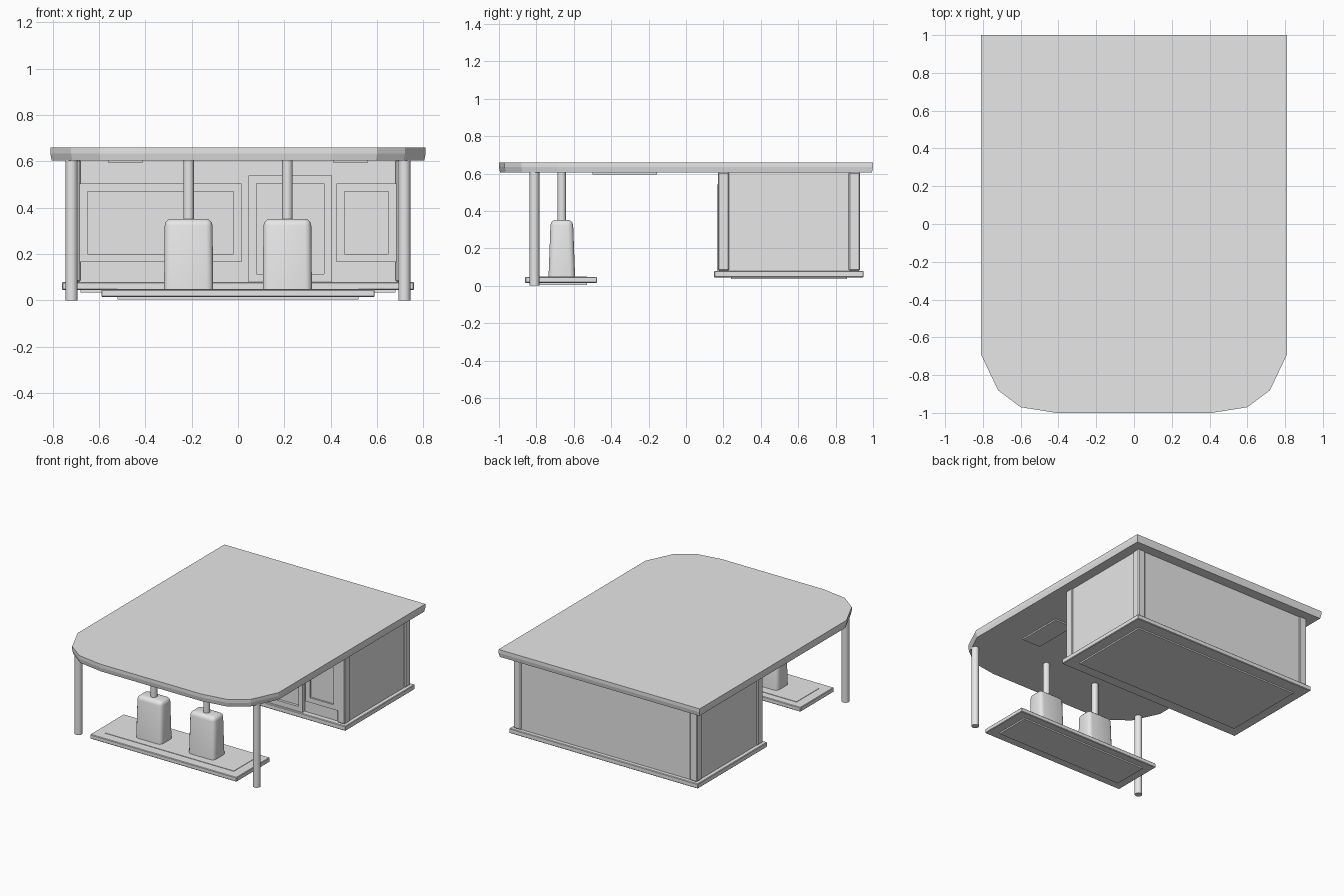
import bpy, bmesh, math
from mathutils import Vector

if "Cube" in bpy.data.objects:
    bpy.data.objects.remove(bpy.data.objects["Cube"], do_unlink=True)

GREY = bpy.data.materials.new("plain_grey")
GREY.use_nodes = True
GREY.diffuse_color = (0.8, 0.8, 0.8, 1)
GREY.node_tree.nodes["Principled BSDF"].inputs["Base Color"].default_value = (0.8, 0.8, 0.8, 1)


def finish(name, bm, smooth=None):
    bmesh.ops.recalc_face_normals(bm, faces=bm.faces)
    mesh = bpy.data.meshes.new(name)
    bm.to_mesh(mesh)
    bm.free()
    mesh.materials.append(GREY)
    obj = bpy.data.objects.new(name, mesh)
    bpy.context.collection.objects.link(obj)
    if smooth:
        bpy.ops.object.select_all(action='DESELECT')
        obj.select_set(True)
        bpy.context.view_layer.objects.active = obj
        bpy.ops.object.shade_smooth_by_angle(angle=math.radians(smooth))
    return obj


def add_box(bm, lo, hi):
    lo, hi = Vector(lo), Vector(hi)
    made = bmesh.ops.create_cube(bm, size=1)["verts"]
    for v in made:
        v.co = (lo + hi) / 2 + v.co * (hi - lo)
    return made


def box(name, lo, hi, bevel=0.0):
    bm = bmesh.new()
    add_box(bm, lo, hi)
    if bevel:
        bmesh.ops.bevel(bm, geom=bm.edges[:], offset=bevel, segments=1, affect='EDGES')
    return finish(name, bm)


def pole(name, x, y, z0, z1, radius):
    bm = bmesh.new()
    bmesh.ops.create_cone(bm, cap_ends=True, segments=16, radius1=radius, radius2=radius, depth=z1 - z0)
    bmesh.ops.translate(bm, vec=(x, y, (z0 + z1) / 2), verts=bm.verts)
    return finish(name, bm, 40)


def frame(name, x0, x1, z0, z1, w, y0, y1):
    # four bars around an opening, with a thin pane set back inside
    bm = bmesh.new()
    add_box(bm, (x0 - w, y0, z0 - w), (x0, y1, z1 + w))
    add_box(bm, (x1, y0, z0 - w), (x1 + w, y1, z1 + w))
    add_box(bm, (x0, y0, z1), (x1, y1, z1 + w))
    add_box(bm, (x0, y0, z0 - w), (x1, y1, z0))
    finish(name + "_frame", bm)
    box(name + "_pane", (x0, y1 - 0.008, z0), (x1, y1, z1))


# Canopy roof: rounded front corners, lower edge drawn in slightly
half = [(0.81, 1.0), (0.81, -0.69), (0.72, -0.88), (0.60, -0.97), (0.41, -1.0)]
outline = half + [(-x, y) for x, y in reversed(half)]
bm = bmesh.new()
rings = []
for z, inset in ((0.605, 0.006), (0.635, 0.0), (0.66, 0.0)):
    rings.append([bm.verts.new((x * (1 - inset / 0.81), y * (1 - inset), z)) for x, y in outline])
bm.faces.new(rings[0])
bm.faces.new(rings[-1])
for low, high in zip(rings, rings[1:]):
    for i in range(len(outline)):
        j = (i + 1) % len(outline)
        bm.faces.new((low[i], low[j], high[j], high[i]))
finish("canopy_roof", bm)

# Shop base and walls
box("shop_base", (-0.76, 0.15, 0.045), (0.76, 0.95, 0.08), 0.004)
box("shop_footing", (-0.68, 0.24, 0.035), (0.68, 0.86, 0.047))
box("shop_walls", (-0.73, 0.19, 0.08), (0.73, 0.92, 0.607))

# Shop front openings
frame("wide_window", -0.65, -0.02, 0.20, 0.47, 0.035, 0.172, 0.192)
frame("small_window", 0.46, 0.65, 0.20, 0.47, 0.035, 0.172, 0.192)
frame("door", 0.08, 0.37, 0.115, 0.505, 0.035, 0.165, 0.192)

# Pump island with raised deck
box("island_slab", (-0.59, -0.86, 0.015), (0.59, -0.475, 0.047), 0.004)
box("island_deck", (-0.52, -0.79, 0.045), (0.52, -0.53, 0.05))
box("island_footing", (-0.52, -0.79, 0.005), (0.52, -0.53, 0.017))

for side, s in (("left", 1), ("right", -1)):
    # Corner posts of the shop
    for end, y in (("front", 0.20), ("back", 0.90)):
        box(f"{side}_{end}_shop_post", (s * 0.71 - 0.03, y - 0.03, 0.08),
            (s * 0.71 + 0.03, y + 0.03, 0.607), 0.006)

    # Canopy columns and ceiling lamps
    pole(f"{side}_canopy_column", s * 0.718, -0.81, 0, 0.607, 0.026)
    box(f"{side}_ceiling_lamp", (s * 0.485 - 0.075, -0.5, 0.595), (s * 0.485 + 0.075, -0.155, 0.607))

    # Fuel pump: tapering body with rounded top and corners
    bm = bmesh.new()
    for v in add_box(bm, (s * 0.213 - 0.106, -0.735, 0.048), (s * 0.213 + 0.106, -0.593, 0.352)):
        if v.co.z > 0.2:
            v.co.y = -0.664 + (v.co.y + 0.664) * 0.84
            v.co.x = s * 0.213 + (v.co.x - s * 0.213) * 0.97
    edges = [e for e in bm.edges if max(v.co.z for v in e.verts) > 0.2]
    bmesh.ops.bevel(bm, geom=edges, offset=0.028, segments=3, profile=0.5, affect='EDGES')
    finish(f"{side}_pump", bm, 40)
    pole(f"{side}_pump_riser", s * 0.213, -0.664, 0.34, 0.607, 0.023)
